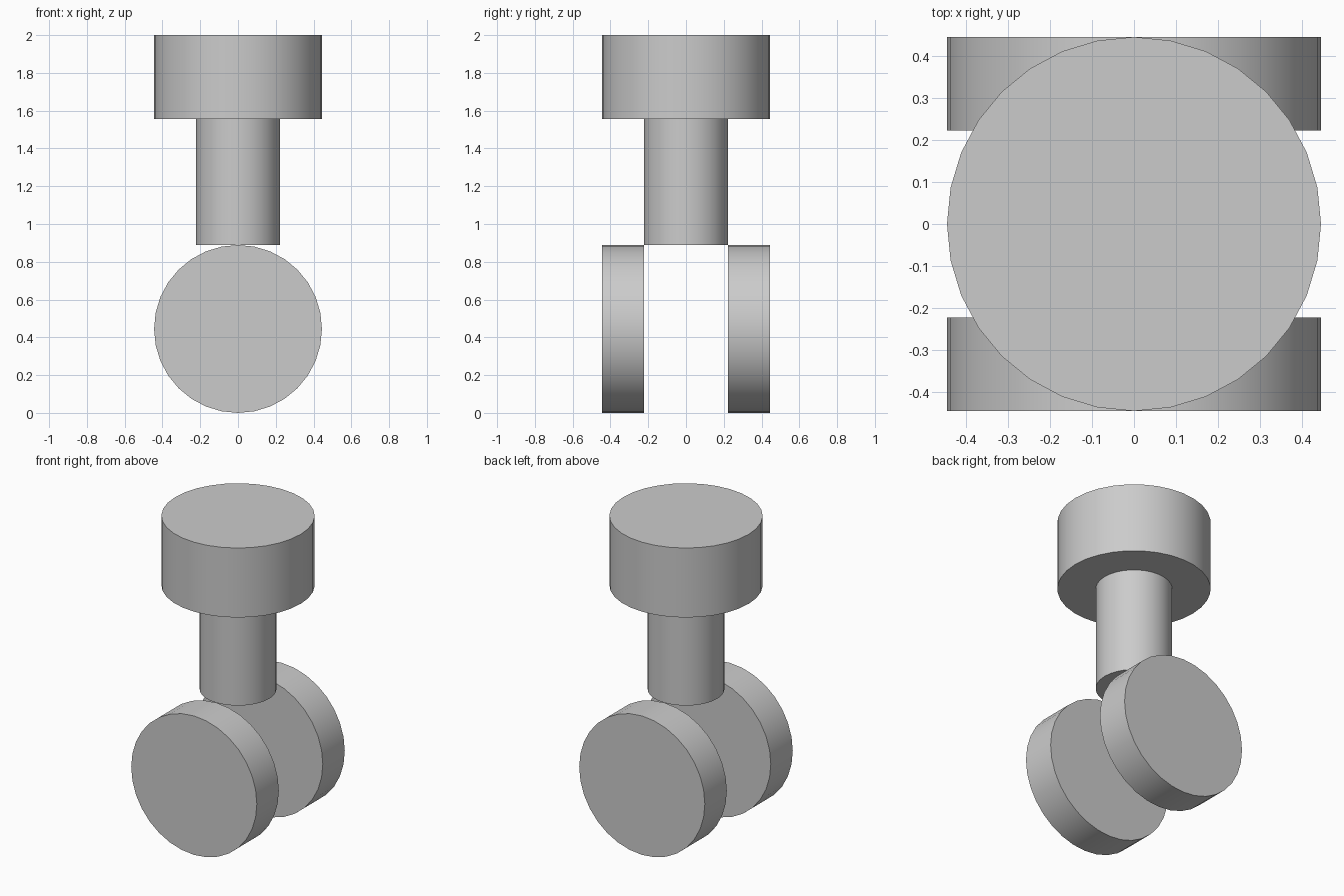
import bpy
import math

cube = bpy.data.objects.get("Cube")
if cube:
    bpy.data.objects.remove(cube, do_unlink=True)

UNIT = 2 / 9  # every size is a multiple of this module

grey = bpy.data.materials.new("plain grey")
grey.use_nodes = True
colour = (0.6, 0.6, 0.6, 1)
grey.diffuse_color = colour
grey.node_tree.nodes["Principled BSDF"].inputs["Base Color"].default_value = colour


def cylinder(name, radius, depth, location, tilt=0):
    bpy.ops.mesh.primitive_cylinder_add(
        vertices=32, radius=radius * UNIT, depth=depth * UNIT,
        location=[c * UNIT for c in location], rotation=(tilt, 0, 0))
    part = bpy.context.object
    part.name = name
    part.data.materials.append(grey)
    bpy.ops.object.shade_smooth_by_angle(angle=math.radians(30))


# Upright stem with its wide cap
cylinder("cap", 2, 2, (0, 0, 8))
cylinder("stem", 1, 3, (0, 0, 5.5))

# Pair of wheels facing front and back
for name, side in (("front_wheel", -1), ("back_wheel", 1)):
    cylinder(name, 2, 1, (0, side * 1.5, 2), math.pi / 2)
